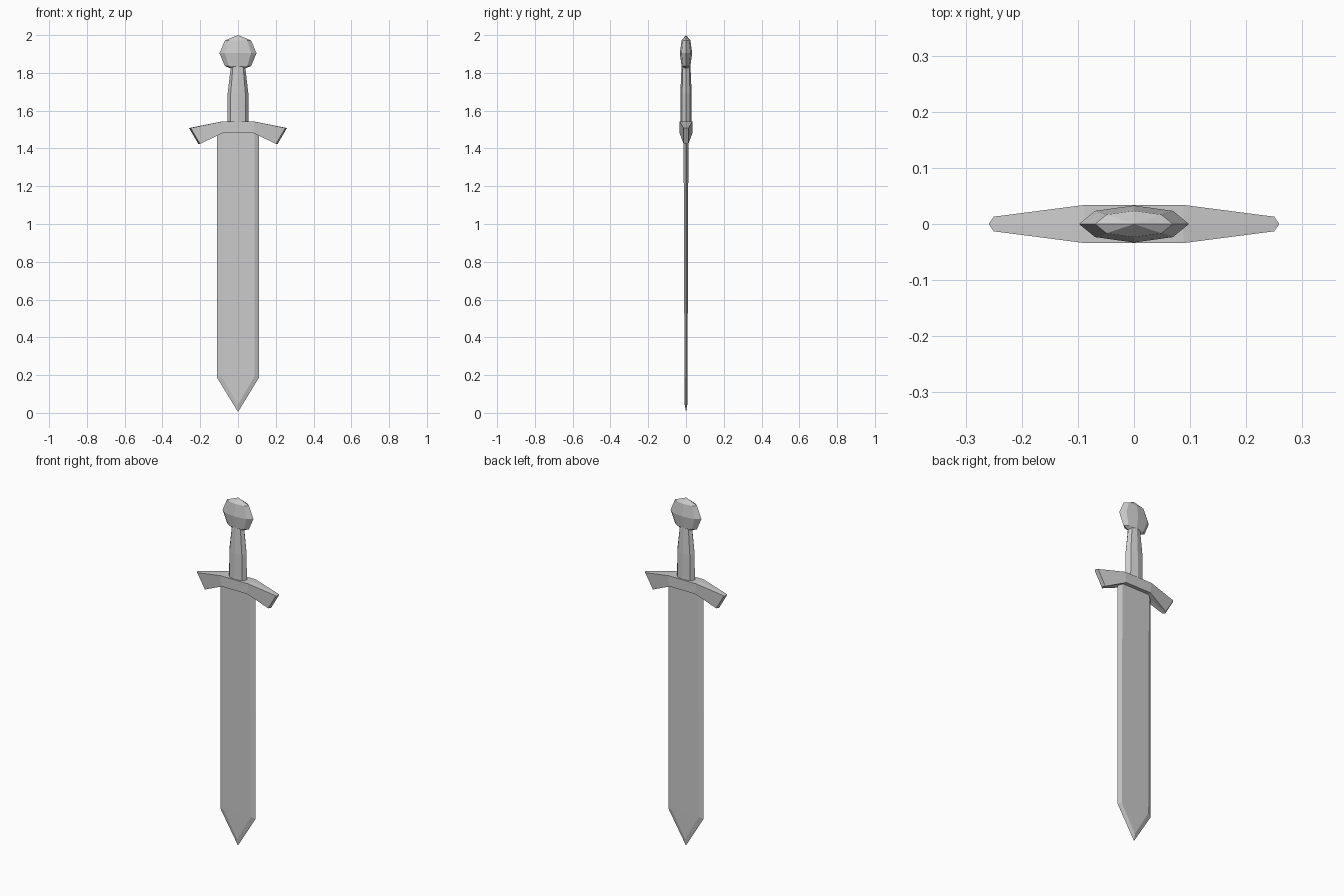
import bpy, bmesh, math

if "Cube" in bpy.data.objects:
    bpy.data.objects.remove(bpy.data.objects["Cube"])


def loft(name, sections):
    """Skin a list of closed 3D sections (equal point counts), capping both ends."""
    bm = bmesh.new()
    rings = [[bm.verts.new(p) for p in s] for s in sections]
    n = len(rings[0])
    for a, b in zip(rings, rings[1:]):
        for i in range(n):
            j = (i + 1) % n
            bm.faces.new((a[i], a[j], b[j], b[i]))
    bm.faces.new(rings[0])
    bm.faces.new(rings[-1])
    bmesh.ops.remove_doubles(bm, verts=bm.verts, dist=0.0005)
    bmesh.ops.recalc_face_normals(bm, faces=bm.faces)
    mesh = bpy.data.meshes.new(name)
    bm.to_mesh(mesh)
    bm.free()
    obj = bpy.data.objects.new(name, mesh)
    bpy.context.collection.objects.link(obj)
    return obj


# Blade: hexagonal section with bevelled edges, running down to a point
def blade_section(w, z_edge, f, d, z_flat):
    return [(-w, 0, z_edge), (-f, d, z_flat), (f, d, z_flat),
            (w, 0, z_edge), (f, -d, z_flat), (-f, -d, z_flat)]


loft("blade", [
    blade_section(0.11, 1.50, 0.088, 0.013, 1.50),
    blade_section(0.11, 0.185, 0.088, 0.008, 0.195),
    blade_section(0.0, 0.005, 0.0, 0.007, 0.045),
])


# Crossguard: drooping arms that taper to slightly pointed ends
def guard_section(xt, zt, xb, zb, d, point):
    tip = math.copysign(point, xt)
    return [(xt, -d, zt), (xt + tip, 0, zt), (xt, d, zt),
            (xb, d, zb), (xb + tip, 0, zb), (xb, -d, zb)]


arm = [(0.25, 1.508, 0.201, 1.424, 0.013, 0.009),
       (0.088, 1.542, 0.08, 1.482, 0.034, 0.0)]
loft("crossguard",
     [guard_section(-xt, zt, -xb, zb, d, p) for xt, zt, xb, zb, d, p in arm] +
     [guard_section(*a) for a in reversed(arm)])

# Grip: eight-sided oval handle narrowing towards the pommel
grip_profile = [(1.53, 0.056, 0.030), (1.69, 0.055, 0.030), (1.85, 0.036, 0.023)]
grip = loft("grip", [
    [(rx * math.cos(i * math.tau / 8), ry * math.sin(i * math.tau / 8), z)
     for i in range(8)] for z, rx, ry in grip_profile])

# Pommel: flattened low-poly ball
bpy.ops.mesh.primitive_uv_sphere_add(segments=8, ring_count=4, radius=1,
                                     location=(0, 0, 1.904))
pommel = bpy.context.object
pommel.name = "pommel"
pommel.scale = (0.098, 0.033, 0.096)
